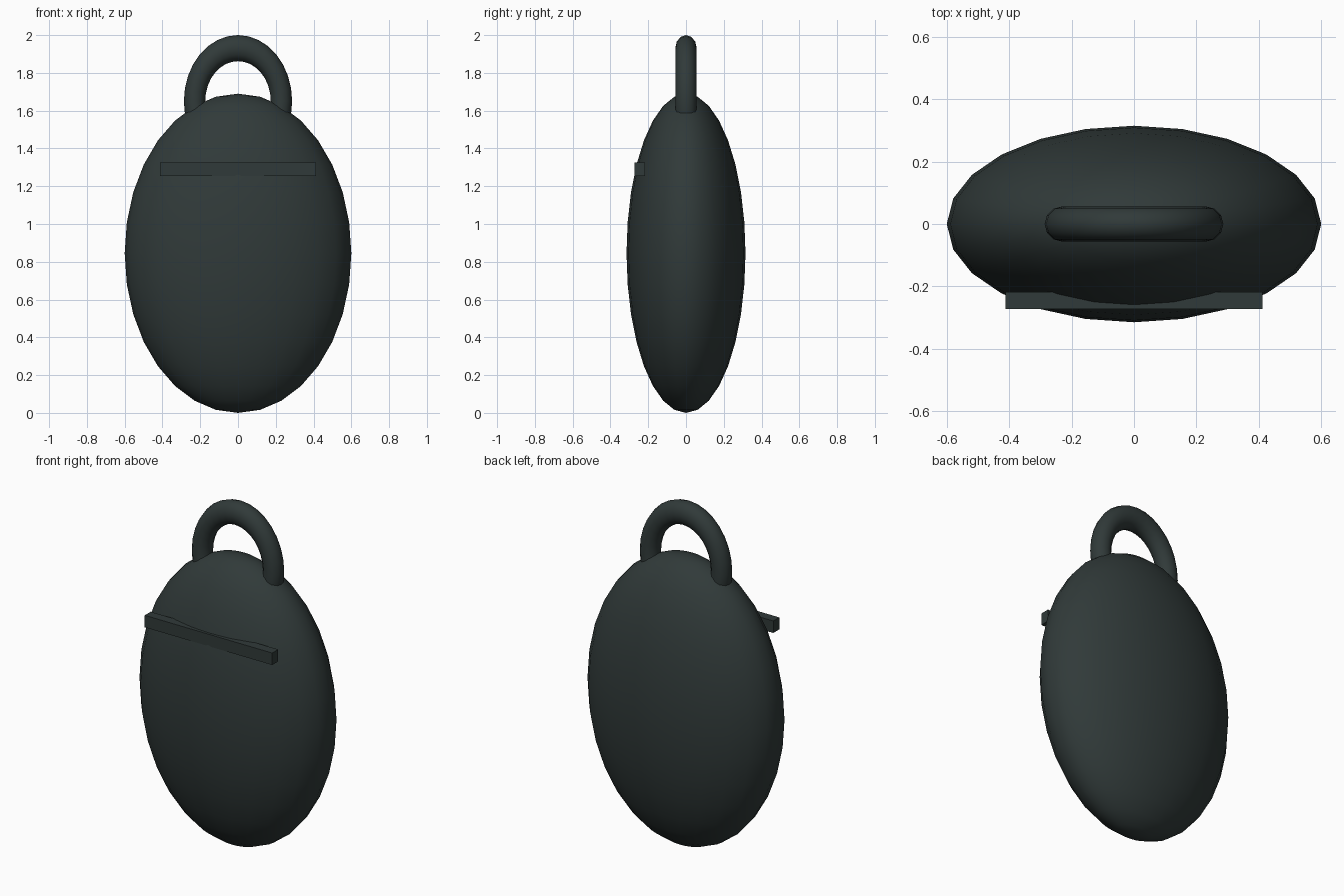
import bpy

cube = bpy.data.objects.get("Cube")
if cube:
    bpy.data.objects.remove(cube, do_unlink=True)

# Single dark slate colour
slate = bpy.data.materials.new("dark_slate")
slate.use_nodes = True
colour = (0.030, 0.042, 0.041, 1)
slate.diffuse_color = colour
bsdf = next(n for n in slate.node_tree.nodes if n.type == 'BSDF_PRINCIPLED')
bsdf.inputs["Base Color"].default_value = colour
bsdf.inputs["Roughness"].default_value = 0.7


def finish(name, scale, smooth):
    """Name, size, shade and colour the newly added primitive."""
    obj = bpy.context.object
    obj.name = name
    obj.scale = scale
    bpy.ops.object.transform_apply(location=False, rotation=True, scale=True)
    if smooth:
        bpy.ops.object.shade_smooth()
    obj.data.materials.append(slate)
    return obj


# Flattened egg-shaped body
bpy.ops.mesh.primitive_uv_sphere_add(segments=24, ring_count=16, radius=1,
                                     location=(0, 0, 0.845))
finish("body", (0.6, 0.315, 0.845), True)

# Carry loop, its lower half sunk into the body
bpy.ops.mesh.primitive_torus_add(major_segments=32, minor_segments=12,
                                 major_radius=0.23, minor_radius=0.0565,
                                 location=(0, 0, 1.65), rotation=(1.570796, 0, 0))
finish("carry_loop", (1, 1.222, 1), True)

# Straight bar across the upper front
bpy.ops.mesh.primitive_cube_add(size=1, location=(0, -0.245, 1.29))
finish("front_bar", (0.824, 0.055, 0.07), False)
